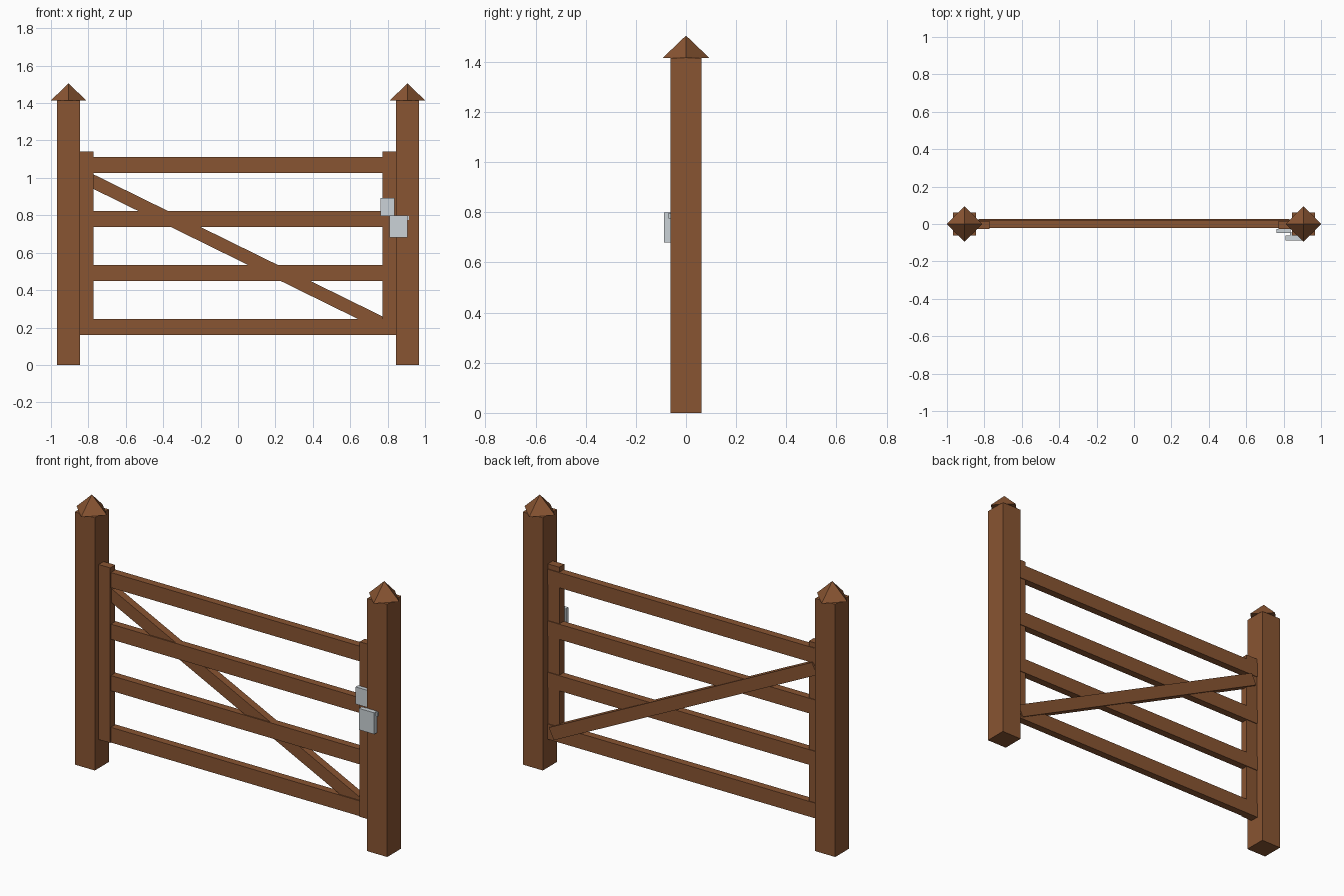
import bpy
from math import atan, pi
from mathutils import Vector

cube = bpy.data.objects.get("Cube")
if cube:
    bpy.data.objects.remove(cube, do_unlink=True)


def make_material(name, rgb):
    mat = bpy.data.materials.new(name)
    mat.use_nodes = True
    color = (*rgb, 1.0)
    mat.diffuse_color = color
    bsdf = next(n for n in mat.node_tree.nodes if n.type == "BSDF_PRINCIPLED")
    bsdf.inputs["Base Color"].default_value = color
    return mat


wood = make_material("brown wood", (0.25, 0.09, 0.032))
metal = make_material("pale grey metal", (0.60, 0.65, 0.68))


def box(name, low, high, mat):
    """Axis-aligned box between two corners."""
    low, high = Vector(low), Vector(high)
    bpy.ops.mesh.primitive_cube_add(size=1, location=(low + high) / 2)
    obj = bpy.context.object
    obj.name = name
    obj.scale = high - low
    bpy.ops.object.transform_apply(location=False, rotation=False, scale=True)
    obj.data.materials.append(mat)
    return obj


# Posts with pyramid caps, and the gate's upright stiles
post_x, half_post, post_top = 0.906, 0.062, 1.415
for side, sign in (("left", 1), ("right", -1)):
    x = sign * post_x
    box(side + "_post", (x - half_post, -half_post, 0),
        (x + half_post, half_post, post_top), wood)

    bpy.ops.mesh.primitive_cone_add(vertices=4, radius1=0.094, radius2=0, depth=0.09,
                                    location=(x, 0, post_top + 0.045))
    cap = bpy.context.object
    cap.name = side + "_post_cap"
    cap.data.materials.append(wood)

    inner, outer = sorted((sign * 0.773, sign * 0.844))
    box(side + "_stile", (inner, -0.027, 0.16), (outer, 0.017, 1.14), wood)

# Four horizontal rails
for i, z in enumerate((0.16, 0.45, 0.738, 1.027)):
    box(f"rail_{i + 1}", (-0.844, -0.021, z), (0.844, 0.021, z + 0.085), wood)

# Diagonal brace, slightly proud of the rails at the back
brace = box("diagonal_brace", (-0.908, -0.015, -0.035), (0.908, 0.028, 0.035), wood)
brace.location.z = 0.60
brace.rotation_euler.y = atan(0.4915)

# Latch: a plate on the stile, a keeper on the post, and a short bar
box("latch_plate", (0.763, -0.049, 0.797), (0.838, -0.027, 0.893), metal)
box("latch_keeper", (0.811, -0.087, 0.68), (0.905, -0.062, 0.80), metal)
box("latch_bar", (0.835, -0.070, 0.775), (0.913, -0.045, 0.797), metal)
